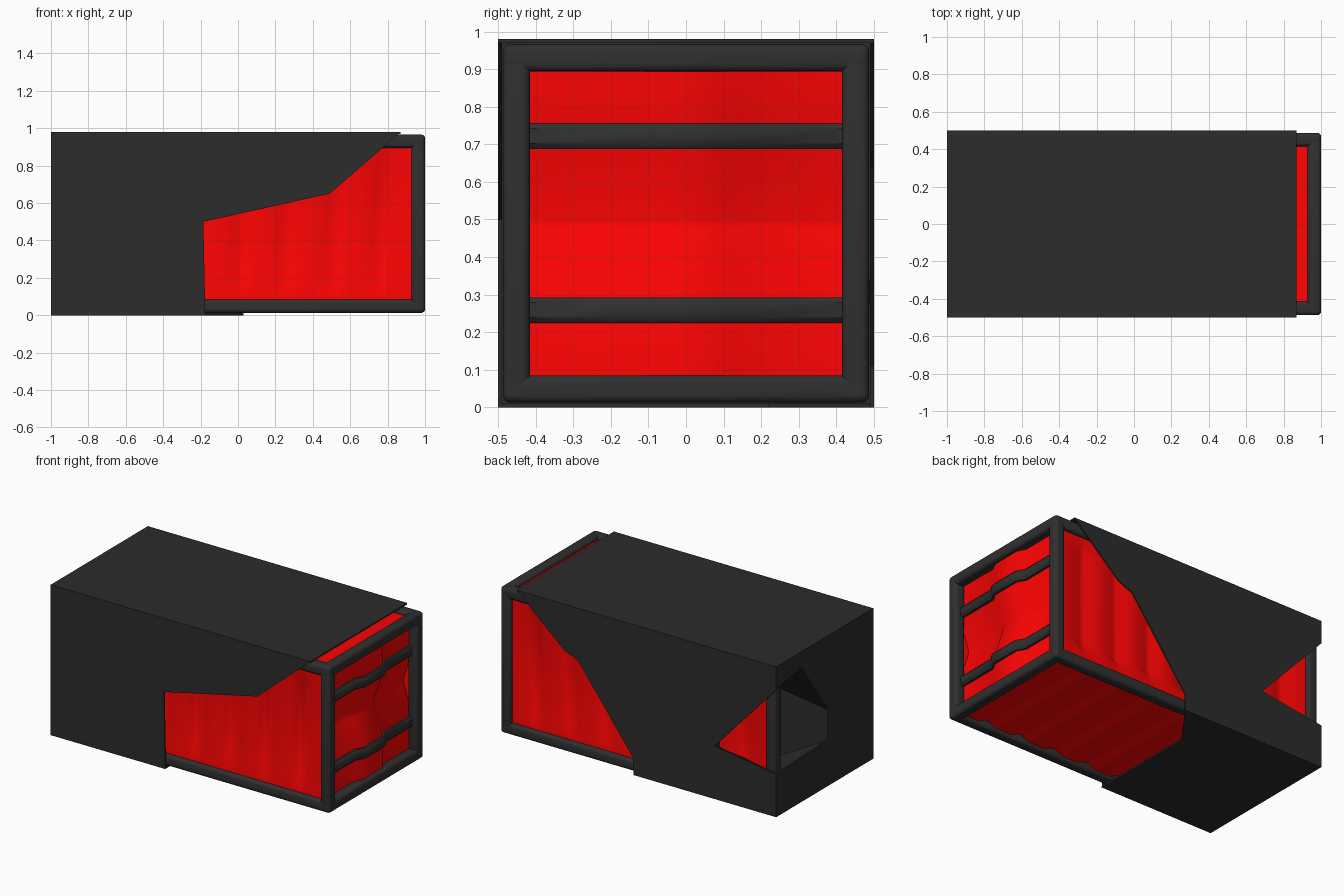
import bpy, bmesh
from mathutils import Vector

if "Cube" in bpy.data.objects:
    bpy.data.objects.remove(bpy.data.objects["Cube"])


def material(name, colour):
    m = bpy.data.materials.new(name)
    m.diffuse_color = (*colour, 1)
    m.use_nodes = True
    m.node_tree.nodes["Principled BSDF"].inputs["Base Color"].default_value = m.diffuse_color
    return m


DARK = material("dark_metal", (0.025, 0.025, 0.025))
FRAME = material("frame_metal", (0.029, 0.029, 0.029))
RED = material("red_paint", (1.0, 0.001, 0.001))


def finish(name, bm, mat, smooth=True):
    bmesh.ops.recalc_face_normals(bm, faces=bm.faces)
    me = bpy.data.meshes.new(name)
    bm.to_mesh(me)
    bm.free()
    ob = bpy.data.objects.new(name, me)
    bpy.context.collection.objects.link(ob)
    me.materials.append(mat)
    if smooth:
        bpy.ops.object.select_all(action='DESELECT')
        ob.select_set(True)
        bpy.context.view_layer.objects.active = ob
        bpy.ops.object.shade_smooth_by_angle(angle=0.7)
    return ob


def beam(name, lo, hi, bevel=0.02):
    bm = bmesh.new()
    bmesh.ops.create_cube(bm, size=1)
    lo, hi = Vector(lo), Vector(hi)
    for v in bm.verts:
        v.co = Vector([(a + b) / 2 + c * (b - a) for a, b, c in zip(lo, hi, v.co)])
    bmesh.ops.bevel(bm, geom=bm.edges[:], offset=bevel, segments=4,
                    profile=0.5, affect='EDGES')
    return finish(name, bm, FRAME)


def grid(name, us, vs, place, mat=RED):
    """Surface with one vertex per (u, v) pair; place(u, v) gives the 3D position."""
    bm = bmesh.new()
    rows = [[bm.verts.new(place(u, v)) for v in vs] for u in us]
    for a, b in zip(rows, rows[1:]):
        for i in range(len(vs) - 1):
            bm.faces.new((a[i], a[i + 1], b[i + 1], b[i]))
    return finish(name, bm, mat)


def plate(name, outline, place, inward, mat=DARK):
    """Flat shard outline, thickened inward."""
    bm = bmesh.new()
    f = bm.faces.new([bm.verts.new(place(*p)) for p in outline])
    ext = bmesh.ops.extrude_face_region(bm, geom=[f], use_keep_orig=True)
    verts = [g for g in ext["geom"] if isinstance(g, bmesh.types.BMVert)]
    bmesh.ops.translate(bm, vec=inward, verts=verts)
    bmesh.ops.triangulate(bm, faces=[g for g in bm.faces if len(g.verts) > 4])
    return finish(name, bm, mat, smooth=False)


# Rounded frame: four beams along each axis
X, Y, Z, W = (-0.985, 1.0), (-0.487, 0.487), (0.013, 0.966), 0.072
span = (X, Y, Z)
for axis, label in enumerate(("long_beam", "cross_beam", "post")):
    u, v = [i for i in range(3) if i != axis]
    for su in (0, 1):
        for sv in (0, 1):
            lo, hi = [0, 0, 0], [0, 0, 0]
            lo[axis], hi[axis] = span[axis]
            for k, s in ((u, su), (v, sv)):
                lo[k], hi[k] = (span[k][1] - W, span[k][1]) if s else (span[k][0], span[k][0] + W)
            beam(f"frame_{label}_{su}{sv}", lo, hi)

# Corrugated profile along x: (x, depth)
ridges = [(-0.95, 0)]
x = -0.80
while x < 0.85:
    ridges += [(x, 0), (x + 0.05, 0.025), (x + 0.08, 0.025), (x + 0.13, 0)]
    x += 0.25
ridges.append((0.96, 0))

# Red side panels, ribs fading out near the frame: (z, rib strength)
fade = [(0.05, 0), (0.14, 0), (0.19, 1), (0.80, 1), (0.85, 0), (0.94, 0)]
for s, n in ((-1, "front"), (1, "back")):
    grid(f"{n}_panel", ridges, fade, lambda p, q: (p[0], s * (0.46 - p[1] * q[1]), q[0]))

# Red floor and roof
grid("floor_panel", ridges, (-0.45, 0.45), lambda p, y: (p[0], y, 0.035 + p[1]))
grid("roof_panel", ridges, (-0.45, 0.45), lambda p, y: (p[0], y, 0.94 - p[1]))

# Right end panel: inward crease at mid height (z, depth), raised centre (y, lift)
crease = [(0.05, 0), (0.29, 0), (0.475, 0.06), (0.503, 0.065), (0.69, 0), (0.93, 0)]
lift = [(-0.45, 0), (-0.15, 0), (-0.10, 0.03), (0.10, 0.03), (0.15, 0), (0.45, 0)]
grid("end_panel", crease, lift, lambda p, q: (0.94 - p[1] + q[1], q[0], p[0]))

# Two end bars following the raised centre: section (x, z from middle)
section = [(-0.05, -0.034), (-0.012, -0.034), (0, -0.02), (0, 0.02), (-0.012, 0.034), (-0.05, 0.034)]
for name, zc in (("lower_end_bar", 0.259), ("upper_end_bar", 0.7215)):
    grid(name, section, lift, lambda p, q: (0.965 + p[0] + q[1], q[0], zc + p[1]), FRAME)

# Broken outer shell, one plate per side
T = 0.01
plate("shell_front", [(-1, 0), (-0.175, 0), (-0.185, 0.5), (0.49, 0.65), (0.78, 0.9),
                      (0.87, 0.98), (-1, 0.98)],
      lambda a, b: (a, -0.5, b), (0, T, 0))
plate("shell_back", [(-1, 0), (0.03, 0), (0.03, 0.11), (0.43, 0.64), (0.53, 0.68),
                     (0.87, 0.98), (-1, 0.98), (-1, 0.83), (-0.555, 0.345), (-1, 0.28)],
      lambda a, b: (a, 0.5, b), (0, -T, 0))
plate("shell_left", [(-0.5, 0), (0.5, 0), (0.5, 0.28), (-0.03, 0.30), (-0.03, 0.5),
                     (0.24, 0.875), (0.5, 0.83), (0.5, 0.98), (-0.5, 0.98)],
      lambda a, b: (-1, a, b), (T, 0, 0))
plate("shell_top", [(-1, -0.5), (0.87, -0.5), (0.87, 0.5), (-1, 0.5)],
      lambda a, b: (a, b, 0.98), (0, 0, -T))
plate("shell_bottom", [(-1, -0.5), (-0.175, -0.5), (-0.175, 0.22), (0.03, 0.5), (-1, 0.5)],
      lambda a, b: (a, b, 0), (0, 0, T))

# Fracture walls inside the missing rear corner
bm = bmesh.new()
A, B, C, D, E, F, H, I = [bm.verts.new(p) for p in (
    (-1, 0.5, 0.83), (-1, 0.24, 0.875), (-1, -0.03, 0.5), (-1, -0.03, 0.30),
    (-1, 0.5, 0.28), (-0.555, 0.5, 0.345), (-0.65, 0.05, 0.6), (-0.65, 0.05, 0.12))]
for f in ((A, F, B), (B, F, H), (B, H, C), (C, H, D), (H, I, D), (D, I, E), (I, F, E), (F, H, I)):
    bm.faces.new(f)
finish("fracture_walls", bm, DARK, smooth=False)
